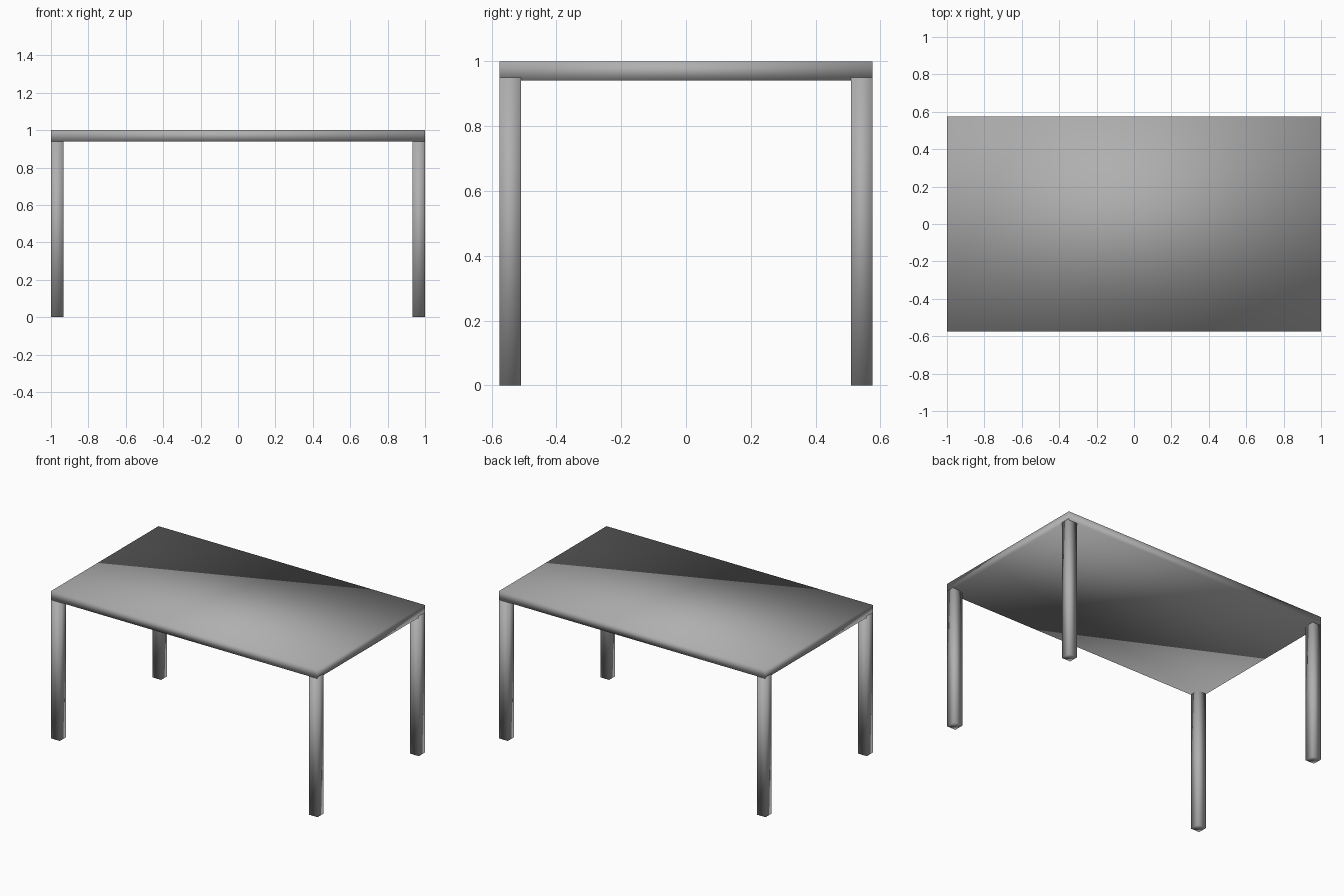
import bpy

if "Cube" in bpy.data.objects:
    bpy.data.objects.remove(bpy.data.objects["Cube"])

HALF_X, HALF_Y, HEIGHT = 1.0, 0.576, 1.0
TOP_THICK = 0.06
LEG = 0.066          # square leg section
LEG_TOP = 0.95       # legs run slightly into the top

# Mid-dark grey finish
grey = bpy.data.materials.new("dark_grey")
grey.diffuse_color = (0.43, 0.43, 0.43, 1)
grey.use_nodes = True
grey.node_tree.nodes["Principled BSDF"].inputs["Base Color"].default_value = grey.diffuse_color


def box(name, lo, hi):
    """Fully smooth-shaded, axis-aligned box between two corners."""
    bpy.ops.mesh.primitive_cube_add(size=1, location=[(a + b) / 2 for a, b in zip(lo, hi)])
    ob = bpy.context.object
    ob.name = name
    ob.scale = [b - a for a, b in zip(lo, hi)]
    bpy.ops.object.transform_apply(location=False, rotation=False, scale=True)
    bpy.ops.object.shade_smooth()
    ob.data.materials.append(grey)
    return ob


# Tabletop slab
box("tabletop", (-HALF_X, -HALF_Y, HEIGHT - TOP_THICK), (HALF_X, HALF_Y, HEIGHT))

# Four corner legs, flush with the ends and a hair inside the long sides
leg_x = HALF_X + 0.0003 - LEG / 2
leg_y = HALF_Y - 0.0005 - LEG / 2
for sx, side in ((-1, "left"), (1, "right")):
    for sy, end in ((-1, "front"), (1, "back")):
        cx, cy = sx * leg_x, sy * leg_y
        box(f"{end}_{side}_leg",
            (cx - LEG / 2, cy - LEG / 2, 0),
            (cx + LEG / 2, cy + LEG / 2, LEG_TOP))
